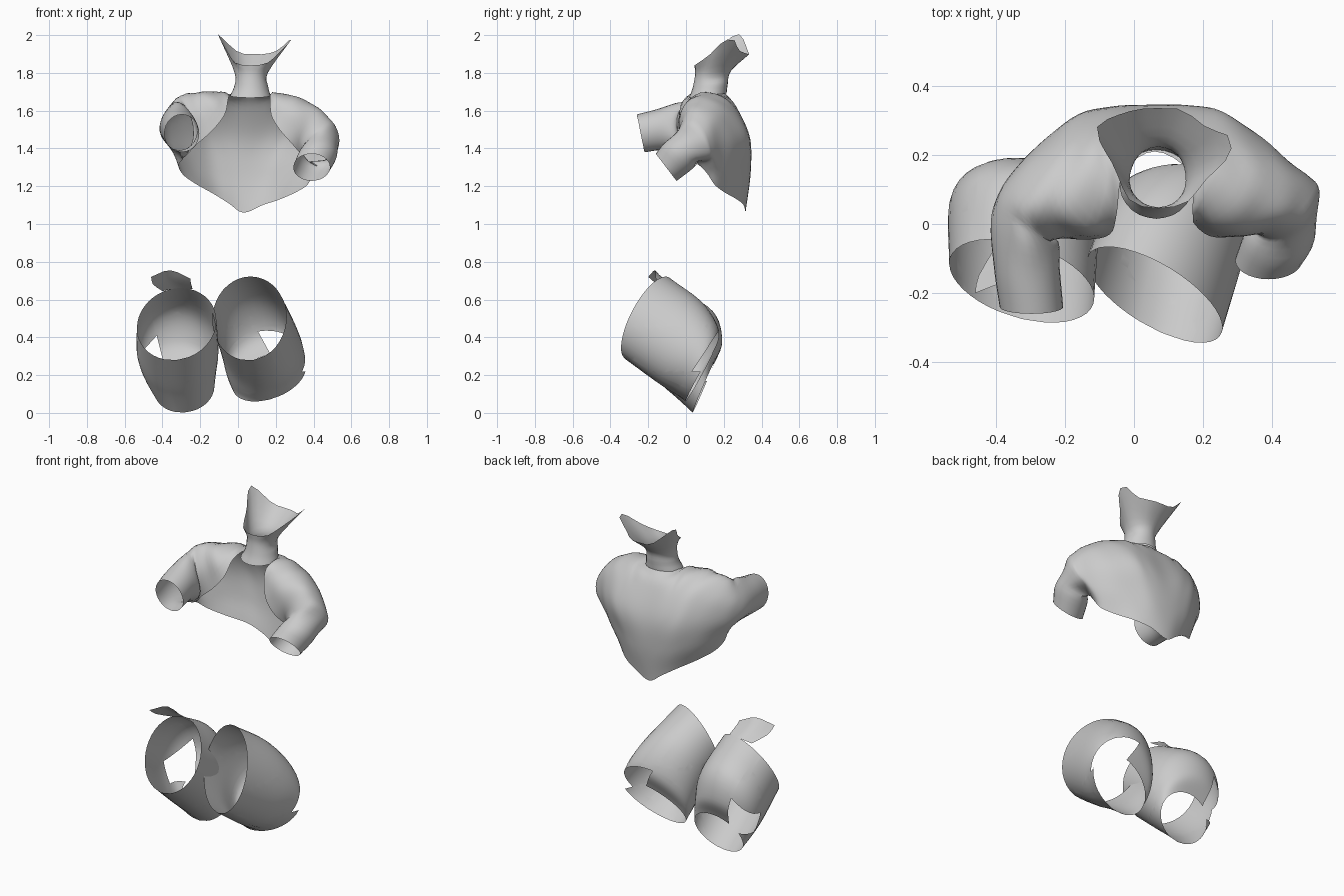
import bpy, bmesh, math
from mathutils import Vector


def spline(pts, t):
    """Catmull-Rom point at t (0..1) through pts."""
    n = len(pts) - 1
    i = min(int(t * n), n - 1)
    f = t * n - i
    p1, p2 = pts[i], pts[i + 1]
    p0 = pts[i - 1] if i > 0 else p1 * 2 - p2
    p3 = pts[i + 2] if i + 2 <= n else p2 * 2 - p1
    return 0.5 * (p1 * 2 + (p2 - p0) * f + (p0 * 2 - p1 * 5 + p2 * 4 - p3) * f ** 2
                  + (p1 * 3 - p0 - p2 * 3 + p3) * f ** 3)


def even(pts, n):
    """Resample a curve to n + 1 points evenly spaced along its length."""
    pts = [Vector(p) for p in pts]
    dense = [spline(pts, i / 100) for i in range(101)]
    run = [0]
    for a, b in zip(dense, dense[1:]):
        run.append(run[-1] + (b - a).length)
    out, j = [], 0
    for k in range(n + 1):
        d = run[-1] * k / n
        while j < 99 and run[j + 1] < d:
            j += 1
        f = (d - run[j]) / max(run[j + 1] - run[j], 1e-9)
        out.append(dense[j].lerp(dense[j + 1], f))
    return out


def loft(name, curves, n=28, sub=4, notch=()):
    """Smooth open skin through a row of curves; notch planes (point, normal)
    remove the part lying in front of all of them."""
    rows = [even(c, n) for c in curves]
    steps = (len(rows) - 1) * sub
    bm = bmesh.new()
    grid = [[bm.verts.new(spline([r[k] for r in rows], s / steps)) for k in range(n + 1)]
            for s in range(steps + 1)]
    for a, b in zip(grid, grid[1:]):
        for k in range(n):
            bm.faces.new((a[k], a[k + 1], b[k + 1], b[k]))
    bmesh.ops.remove_doubles(bm, verts=bm.verts, dist=0.0005)
    bmesh.ops.recalc_face_normals(bm, faces=bm.faces)
    planes = [(Vector(p), Vector(d)) for p, d in notch]
    for p, d in planes:
        bmesh.ops.bisect_plane(bm, geom=bm.verts[:] + bm.edges[:] + bm.faces[:],
                               plane_co=p, plane_no=d)
    if planes:
        bad = [f for f in bm.faces
               if all((f.calc_center_median() - p).dot(d) > 0 for p, d in planes)]
        bmesh.ops.delete(bm, geom=bad, context='FACES')
    me = bpy.data.meshes.new(name)
    bm.to_mesh(me)
    bm.free()
    for p in me.polygons:
        p.use_smooth = True
    ob = bpy.data.objects.new(name, me)
    bpy.context.collection.objects.link(ob)
    return ob


def ring(c, u, v, n=16):
    """Ellipse from the -v side, through +u, and back round."""
    c, u, v = Vector(c), Vector(u), Vector(v)
    return [c + u * math.sin(a) - v * math.cos(a)
            for a in (2 * math.pi * i / n for i in range(n + 1))]


# Jacket: slices run from front edge over the shoulder to the back hem,
# closing into rings at each sleeve
left_side = [
    ring((-.297, -.24, 1.48), (.092, 0, 0), (0, -.02, .10)),
    ring((-.31, -.13, 1.50), (.095, 0, 0), (0, -.015, .11)),
    [(-.29, 0, 1.35), (-.22, -.05, 1.45), (-.24, -.07, 1.57), (-.32, -.04, 1.645),
     (-.40, 0, 1.57), (-.405, .01, 1.46), (-.29, 0, 1.35)],
    [(-.22, -.035, 1.42), (-.25, -.045, 1.57), (-.32, .02, 1.665), (-.385, .08, 1.57),
     (-.38, .10, 1.45), (-.34, .09, 1.37), (-.315, .07, 1.31)],
    [(-.14, -.045, 1.49), (-.21, -.02, 1.62), (-.28, .06, 1.69), (-.32, .15, 1.6),
     (-.335, .17, 1.47), (-.31, .16, 1.36), (-.29, .13, 1.26)],
    [(-.07, -.03, 1.58), (-.13, -.01, 1.66), (-.2, .07, 1.70), (-.22, .2, 1.64),
     (-.25, .25, 1.48), (-.24, .24, 1.32), (-.22, .2, 1.21)],
    [(-.05, .03, 1.67), (-.08, .09, 1.70), (-.13, .21, 1.67), (-.16, .31, 1.48),
     (-.15, .31, 1.3), (-.13, .275, 1.16)],
    [(-.03, .15, 1.69), (-.06, .24, 1.65), (-.07, .33, 1.47), (-.06, .335, 1.28),
     (-.05, .305, 1.11)],
]
middle = [[(.06, .21, 1.69), (.05, .265, 1.62), (.05, .335, 1.45), (.04, .343, 1.28),
           (.03, .315, 1.06)]]
right_side = [
    [(.16, .15, 1.69), (.165, .24, 1.65), (.17, .335, 1.47), (.15, .335, 1.28),
     (.13, .305, 1.10)],
    [(.17, .03, 1.67), (.19, .09, 1.697), (.24, .21, 1.66), (.26, .32, 1.48),
     (.24, .30, 1.3), (.22, .27, 1.13)],
    [(.175, 0, 1.58), (.23, .01, 1.65), (.31, .08, 1.675), (.35, .19, 1.62),
     (.37, .25, 1.46), (.34, .24, 1.3), (.31, .2, 1.17)],
    [(.22, -.035, 1.5), (.30, -.02, 1.61), (.39, .06, 1.635), (.44, .15, 1.57),
     (.45, .18, 1.44), (.41, .18, 1.31), (.37, .15, 1.21)],
    [(.29, -.03, 1.42), (.35, -.03, 1.54), (.44, .02, 1.59), (.505, .1, 1.52),
     (.51, .135, 1.41), (.45, .14, 1.32), (.385, .11, 1.27)],
    [(.37, .05, 1.33), (.34, -.01, 1.40), (.40, -.04, 1.49), (.49, 0, 1.525),
     (.537, .08, 1.44), (.49, .11, 1.35), (.37, .05, 1.33)],
    ring((.425, -.03, 1.37), (-.1, 0, 0), (0, -.07, .072)),
    ring((.39, -.105, 1.30), (-.097, 0, 0), (0, -.055, .072)),
]
loft("jacket", left_side + middle + right_side)

# Neck with a flared, uneven collar
collar_rim = [(.07, .045, 1.84), (-.01, .065, 1.85), (-.06, .17, 1.92), (-.10, .24, 1.99),
              (-.10, .29, 2.0), (0, .33, 1.91), (.07, .335, 1.90), (.14, .33, 1.90),
              (.21, .28, 1.92), (.28, .25, 1.98), (.27, .19, 1.96), (.21, .13, 1.9),
              (.15, .06, 1.85), (.07, .045, 1.84)]
loft("neck_collar", [
    ring((.065, .115, 1.68), (-.107, 0, 0), (0, .10, .012)),
    ring((.07, .128, 1.73), (-.09, 0, 0), (0, .093, .01)),
    ring((.07, .143, 1.80), (-.088, 0, 0), (0, .095, .01)),
    collar_rim], n=26)

# Thigh pieces: bent open tubes with a notch in the rear edge
loft("right_thigh", [
    ring((.06, -.205, .50), (.195, -.085, .03), (-.02, .11, .22)),
    ring((.115, -.03, .37), (.212, -.03, 0), (0, .12, .21)),
    ring((.145, .06, .265), (.208, 0, .035), (0, .115, .165)),
    ring((.165, .07, .19), (.195, .02, .05), (0, .07, .12))],
    n=40, sub=6,
    notch=[((0, .17, .46), (0, 0, -1)), ((.09, 0, .46), (1, 0, .55)),
           ((0, -.02, .14), (0, 1, -.656)), ((0, 0, .22), (0, 0, 1))])
loft("left_thigh", [
    ring((-.325, -.165, .47), (.21, -.05, .02), (0, .11, .19)),
    ring((-.32, .01, .34), (.217, -.03, 0), (0, .13, .20)),
    ring((-.31, .07, .23), (.195, -.02, 0), (0, .12, .15)),
    ring((-.285, .09, .13), (.16, 0, .01), (0, .055, .128))],
    n=40, sub=6,
    notch=[((-.43, 0, .41), (-1, 0, -.25)), ((-.43, 0, .41), (1, 0, -.9)),
           ((0, .04, 0), (0, 1, 0)), ((0, 0, .17), (0, 0, 1))])

# Loose flap on top of the left thigh, joined to its front edge
loft("thigh_flap", [
    [(-.40, -.065, .645), (-.32, -.055, .66), (-.24, -.08, .655)],
    [(-.45, -.15, .68), (-.36, -.12, .71), (-.25, -.13, .69)],
    [(-.46, -.20, .72), (-.36, -.165, .755), (-.25, -.16, .71)]], n=6, sub=2)
